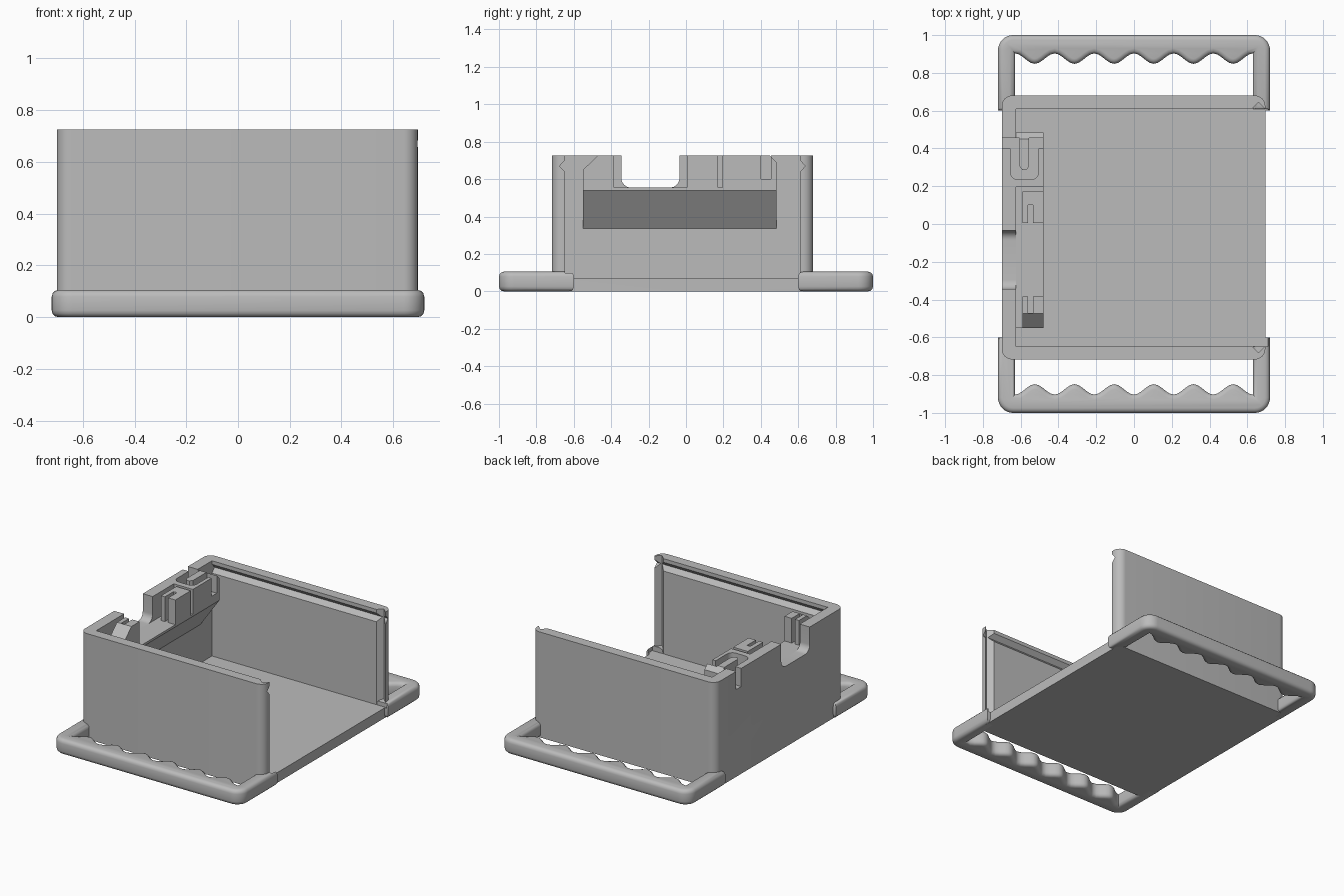
import bpy, bmesh, math
from mathutils import Vector

if "Cube" in bpy.data.objects:
    bpy.data.objects.remove(bpy.data.objects["Cube"])

grey = bpy.data.materials.new("light_grey_plastic")
grey.use_nodes = True
colour = (0.5, 0.5, 0.5, 1)
grey.diffuse_color = colour
grey.node_tree.nodes["Principled BSDF"].inputs["Base Color"].default_value = colour


def place(axis, a, b, h):
    return {"x": (h, a, b), "y": (a, h, b), "z": (a, b, h)}[axis]


def loft(name, loops):
    """Skin a stack of matching loops and cap both ends."""
    bm = bmesh.new()
    rings = [[bm.verts.new(p) for p in loop] for loop in loops]
    n = len(rings[0])
    for low, high in zip(rings, rings[1:]):
        for i in range(n):
            j = (i + 1) % n
            bm.faces.new((low[i], low[j], high[j], high[i]))
    bm.faces.new(rings[0][::-1])
    bm.faces.new(rings[-1])
    bmesh.ops.recalc_face_normals(bm, faces=bm.faces)
    mesh = bpy.data.meshes.new(name)
    bm.to_mesh(mesh)
    bm.free()
    ob = bpy.data.objects.new(name, mesh)
    bpy.context.collection.objects.link(ob)
    mesh.materials.append(grey)
    return ob


def prism(name, pts, axis, lo, hi):
    return loft(name, [[place(axis, a, b, h) for a, b in pts] for h in (lo, hi)])


def box(name, x, y, z):
    return prism(name, [(x[0], y[0]), (x[1], y[0]), (x[1], y[1]), (x[0], y[1])], "z", *z)


def arc(cx, cy, r, start, steps=8):
    return [(cx + r * math.cos(math.radians(start + 90 * i / steps)),
             cy + r * math.sin(math.radians(start + 90 * i / steps))) for i in range(steps + 1)]


def rounded(x0, x1, y0, y1, r):
    return (arc(x1 - r, y1 - r, r, 0) + arc(x0 + r, y1 - r, r, 90)
            + arc(x0 + r, y0 + r, r, 180) + arc(x1 - r, y0 + r, r, 270))


def cut(ob, cutters):
    """Subtract the cutters for good and remove them."""
    for c in cutters:
        mod = ob.modifiers.new("cut", "BOOLEAN")
        mod.operation, mod.solver, mod.object = "DIFFERENCE", "EXACT", c
        c.hide_render = True
    bpy.context.view_layer.update()
    ob_eval = ob.evaluated_get(bpy.context.evaluated_depsgraph_get())
    mesh = bpy.data.meshes.new_from_object(ob_eval)
    ob.modifiers.clear()
    ob.data = mesh
    for c in cutters:
        bpy.data.objects.remove(c)


def smooth(ob):
    bpy.ops.object.select_all(action="DESELECT")
    ob.select_set(True)
    bpy.context.view_layer.objects.active = ob
    bpy.ops.object.shade_smooth_by_angle(angle=math.radians(32))


TOP, FLOOR, BACK, FRONT, END = 0.725, 0.07, 0.61, -0.648, -0.625


def interior():
    return box("cavity", (END, 0.71), (FRONT, BACK), (FLOOR, 1))


def cable_channel():
    pts = [(-0.8, 0.455), (-0.605, 0.455), (-0.605, 0.305)]
    pts += [(-0.59, 0.285), (-0.57, 0.285), (-0.555, 0.305), (-0.555, 0.455)]
    pts += [(-0.4, 0.455), (-0.4, 0.4), (-0.505, 0.4)]
    pts += arc(-0.545, 0.275, 0.04, 0, 5)[:1] + arc(-0.545, 0.275, 0.04, 270, 5)[::-1]
    pts += arc(-0.615, 0.275, 0.04, 180, 5)[::-1] + [(-0.655, 0.4), (-0.8, 0.4)]
    clean = [p for i, p in enumerate(pts) if (Vector(p) - Vector(pts[i - 1])).length > 0.0001]
    return prism("channel", clean, "z", 0.6, 1)


# Open-ended case: floor and three walls with rounded upright corners
body = prism("case_body", rounded(-0.7, 0.695, -0.717, 0.68, 0.055), "z", 0, TOP)
cutters = [interior(), cable_channel()]
notch = arc(-0.295, 0.605, 0.05, 180) + arc(-0.085, 0.605, 0.05, 270) + [(-0.035, 1), (-0.345, 1)]
cutters.append(prism("cable_notch", notch, "x", -0.8, -0.6))
# Sliding-lid rail and end-panel groove on both long walls
for wall, s in ((BACK, 1), (FRONT, -1)):
    rail = [(-0.03, 0.64), (0, 0.64), (0.028, 0.67), (0, 0.7), (-0.03, 0.7)]
    cutters.append(prism("rail", [(wall + s * d, z) for d, z in rail], "x", END, 0.8))
    groove = [(0.625, -0.03), (0.625, 0), (0.66, 0.034), (0.694, 0), (0.694, -0.03)]
    cutters.append(prism("groove", [(x, wall + s * d) for x, d in groove], "z", FLOOR, 1))
cut(body, cutters)
smooth(body)

# Shelf on the end wall with a sloping underside, clip blocks and cable channel
shelf = prism("connector_shelf", [(END, 0.335), (-0.48, 0.54), (-0.48, TOP), (END, TOP)],
              "y", -0.55, 0.485)
LEDGE = 0.555
cut(shelf, [
    box("board_gap", (-0.7, -0.59), (-0.6, 0.195), (LEDGE, 1)),
    box("centre_gap", (-0.7, -0.4), (-0.385, 0.005), (LEDGE, 1)),
    box("side_slot", (-0.7, -0.4), (0.172, 0.195), (LEDGE, 1)),
    box("front_clip_slot", (-0.56, -0.535), (-0.47, -0.37), (LEDGE, 1)),
    box("back_clip_slot", (-0.56, -0.535), (0, 0.1), (LEDGE, 1)),
    prism("front_chamfer", [(-0.6, 0.65), (-0.55, 0.65), (-0.473, TOP), (-0.473, 0.8), (-0.6, 0.8)],
          "x", -0.8, -0.4),
    prism("back_chamfer", [(0.45, TOP), (0.485, 0.69), (0.55, 0.69), (0.55, 0.8), (0.45, 0.8)],
          "x", -0.8, -0.4),
    cable_channel(),
])
smooth(shelf)


# Carry handles: soft-edged U loops with a wavy finger grip
def offset(pts, d):
    out = []
    for i, p in enumerate(pts):
        p, a, b = Vector(p), Vector(pts[i - 1]), Vector(pts[(i + 1) % len(pts)])
        u, v = (p - a).normalized(), (b - p).normalized()
        n1, n2 = Vector((-u.y, u.x)), Vector((-v.y, v.x))
        out.append(p + (n1 + n2) * d / (1 + n1.dot(n2)))
    return out


outline = [(0.72, 0.6)] + arc(0.64, 0.92, 0.08, 0) + arc(-0.64, 0.92, 0.08, 90) + [(-0.72, 0.6)]
outline += [(-0.63, 0.6)]
WAVES, STEPS, HALF = 6, 10, 0.63
for i in range(WAVES * STEPS + 1):
    t = i / STEPS
    outline.append((-HALF + 2 * HALF * t / WAVES, 0.903 - 0.055 * math.sin(math.pi * t) ** 2))
outline += [(0.63, 0.6)]

R, HEIGHT = 0.026, 0.105
angles = [math.radians(a) for a in (0, 30, 60, 90)]
low = [(R * (1 - math.cos(a)), R * (1 - math.sin(a))) for a in angles]
levels = [(z, d) for z, d in low] + [(HEIGHT - z, d) for z, d in reversed(low)]
for name, s in (("back_handle", 1), ("front_handle", -1)):
    handle = loft(name, [[(p.x, s * p.y, z) for p in offset(outline, d)] for z, d in levels])
    cut(handle, [interior()])
    smooth(handle)
